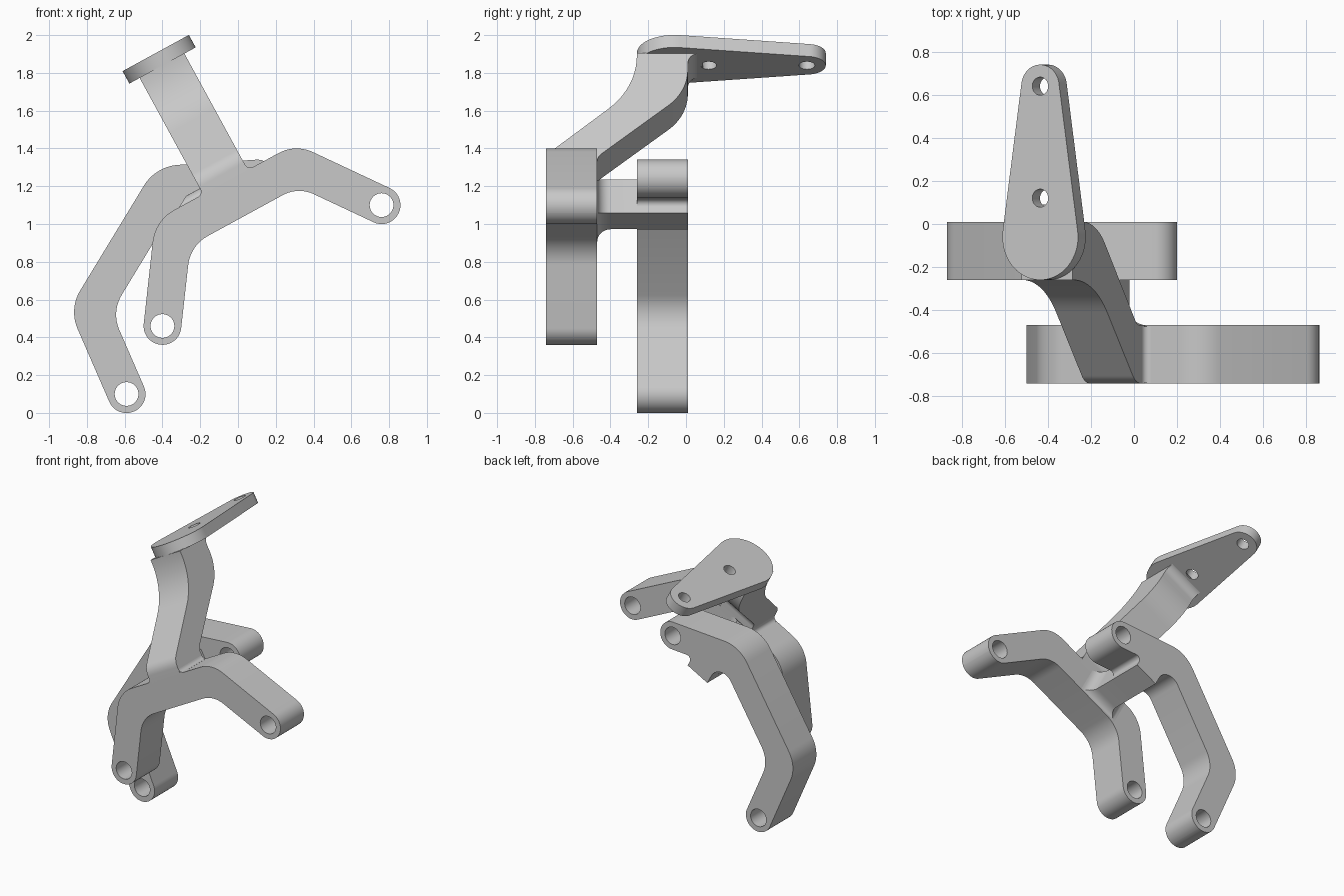
import bpy, bmesh
from math import sin, cos, pi, asin, atan2
from mathutils import Vector, Matrix

if "Cube" in bpy.data.objects:
    bpy.data.objects.remove(bpy.data.objects["Cube"])

grey = bpy.data.materials.new("plain_grey")
grey.use_nodes = True
grey.diffuse_color = (0.58, 0.58, 0.58, 1)
grey.node_tree.nodes["Principled BSDF"].inputs["Base Color"].default_value = (0.58, 0.58, 0.58, 1)

# Shared directions: u runs along the sloped beam, v is square to it
X, Y, Z = Vector((1, 0, 0)), Vector((0, 1, 0)), Vector((0, 0, 1))
U = Vector((0.878, 0, 0.479)).normalized()
V = Vector((-U.z, 0, U.x))


def arc(x, y, r, a0=0, a1=2 * pi, n=32):
    return [Vector((x + r * cos(a0 + (a1 - a0) * k / n),
                    y + r * sin(a0 + (a1 - a0) * k / n))) for k in range(n)]


def rounded(points, steps=10):
    """Closed outline with a fillet radius at each corner."""
    out = []
    for i, (x, y, r) in enumerate(points):
        p = Vector((x, y))
        if r == 0:
            out.append(p)
            continue
        a = (Vector(points[i - 1][:2]) - p).normalized()
        b = (Vector(points[(i + 1) % len(points)][:2]) - p).normalized()
        half = a.angle(b) / 2
        t = r * cos(half) / sin(half)
        c = p + (a + b).normalized() * (r / sin(half))
        start, end = p + a * t, p + b * t
        a0 = atan2(start.y - c.y, start.x - c.x)
        a1 = atan2(end.y - c.y, end.x - c.x)
        a1 = a0 + (a1 - a0 + pi) % (2 * pi) - pi
        out += arc(c.x, c.y, r, a0, a1, steps) + [end]
    return out


def finish(name, mesh):
    bm = bmesh.new()
    bm.from_mesh(mesh)
    bmesh.ops.remove_doubles(bm, verts=bm.verts, dist=0.0003)
    bmesh.ops.recalc_face_normals(bm, faces=bm.faces)
    bm.to_mesh(mesh)
    bm.free()
    mesh.materials.clear()
    mesh.materials.append(grey)
    obj = bpy.data.objects.new(name, mesh)
    bpy.context.collection.objects.link(obj)
    bpy.ops.object.select_all(action="DESELECT")
    obj.select_set(True)
    bpy.context.view_layer.objects.active = obj
    bpy.ops.object.shade_smooth_by_angle(angle=0.5)


def slab(name, loops, axes, low, high):
    """Extrude an outline with holes along the third axis."""
    curve = bpy.data.curves.new(name, "CURVE")
    curve.dimensions, curve.fill_mode = "2D", "BOTH"
    curve.extrude = (high - low) / 2
    for loop in loops:
        spline = curve.splines.new("POLY")
        spline.points.add(len(loop) - 1)
        for point, p in zip(spline.points, loop):
            point.co = (p.x, p.y, 0, 1)
        spline.use_cyclic_u = True
    temp = bpy.data.objects.new(name + "_outline", curve)
    bpy.context.collection.objects.link(temp)
    bpy.context.view_layer.update()
    graph = bpy.context.evaluated_depsgraph_get()
    mesh = bpy.data.meshes.new_from_object(temp.evaluated_get(graph))
    bpy.data.objects.remove(temp)
    frame = Matrix(axes).transposed().to_4x4()
    frame.translation = axes[2] * (low + high) / 2
    mesh.transform(frame)
    finish(name, mesh)


FRONT = (X, Z, -Y)
LUG, HOLE = 0.099, 0.063

# Front bent arm with a bored lug at each end
front = rounded([
    (-0.51, 0.372, LUG), (-0.439, 1.019, 0.22), (0.304, 1.424, 0.2),
    (0.893, 1.148, LUG), (0.808, 0.967, LUG), (0.318, 1.197, 0.18),
    (-0.252, 0.886, 0.2), (-0.312, 0.35, LUG)])
slab("front_arm", [front, arc(-0.4, 0.46, HOLE), arc(0.76, 1.1, HOLE)],
     FRONT, 0.47, 0.74)

# Rear bent arm, including the foot of the bridge on its inner side
rear = rounded([
    (-0.642, -0.032, LUG), (-0.895, 0.55, 0.22), (-0.436, 1.305, 0.23),
    (0.193, 1.347, LUG), (0.207, 1.147, LUG), (-0.059, 1.13, 0.03),
    (-0.02, 1.058, 0), (-0.178, 0.972, 0), (-0.285, 1.169, 0.09),
    (-0.67, 0.535, 0.2), (-0.458, 0.048, LUG)])
slab("rear_arm", [rear, arc(-0.59, 0.1, HOLE), arc(0.1, 1.24, HOLE)],
     FRONT, -0.01, 0.26)

# Bridge between the arms, flared where it meets the front arm
bm = bmesh.new()
sections = [(-0.5, 1)]
sections += [(-0.40 - 0.07 * cos(k * pi / 16), 1 - sin(k * pi / 16)) for k in range(9)]
sections.append((-0.1, 0))
rings = []
for y, f in sections:
    u0, u1, v0, v1 = 0.309 - 0.07 * f, 0.489 + 0.07 * f, 0.939 - 0.038 * f, 1.14
    rings.append([bm.verts.new(U * u + V * v + Y * y)
                  for u, v in ((u0, v0), (u1, v0), (u1, v1 - 0.04 * f), (u0, v1 - 0.04 * f))])
for a, b in zip(rings, rings[1:]):
    for k in range(4):
        bm.faces.new((a[k], a[k - 1], b[k - 1], b[k]))
bm.faces.new(rings[0])
bm.faces.new(rings[-1])
mesh = bpy.data.meshes.new("bridge")
bm.to_mesh(mesh)
bm.free()
finish("bridge", mesh)

# Curved strut rising from the front arm to the plate
strut = rounded([
    (-0.74, 1.05, 0), (-0.74, 1.195, 0.1), (-0.26, 1.6, 0.42), (-0.26, 1.808, 0),
    (0.09, 1.808, 0), (0.01, 1.806, 0.06), (0.01, 1.578, 0.28),
    (-0.47, 1.183, 0.06), (-0.47, 1.05, 0)])
slab("strut", [strut], (Y, V, U), 0.392, 0.662)

# Small fillets where the strut leaves the beam
for name, side, u in (("strut_fillet_right", -1, 0.392), ("strut_fillet_left", 1, 0.662)):
    web = [Vector((u - side * 0.01, 1.1)), Vector((u + side * 0.03, 1.1))]
    web += [Vector((u + side * 0.03 * (1 - sin(k * pi / 16)),
                    1.105 + 0.03 * (1 - cos(k * pi / 16)))) for k in range(9)]
    web.append(Vector((u - side * 0.01, 1.135)))
    slab(name, [web], (U, V, -Y), 0.475, 0.739)

# Tapered mounting plate with two holes
tilt = asin(0.1 / 0.7)
plate = arc(0.53, 0.64, 0.1, tilt, pi - tilt, 24)
plate.append(Vector((0.53 - 0.1 * cos(tilt), 0.64 + 0.1 * sin(tilt))))
plate += arc(0.53, -0.06, 0.2, pi - tilt, 2 * pi + tilt, 40)
plate.append(Vector((0.53 + 0.2 * cos(tilt), -0.06 + 0.2 * sin(tilt))))
slab("mounting_plate", [plate, arc(0.53, 0.12, 0.042), arc(0.53, 0.64, 0.042)],
     (U, Y, V), 1.806, 1.881)
